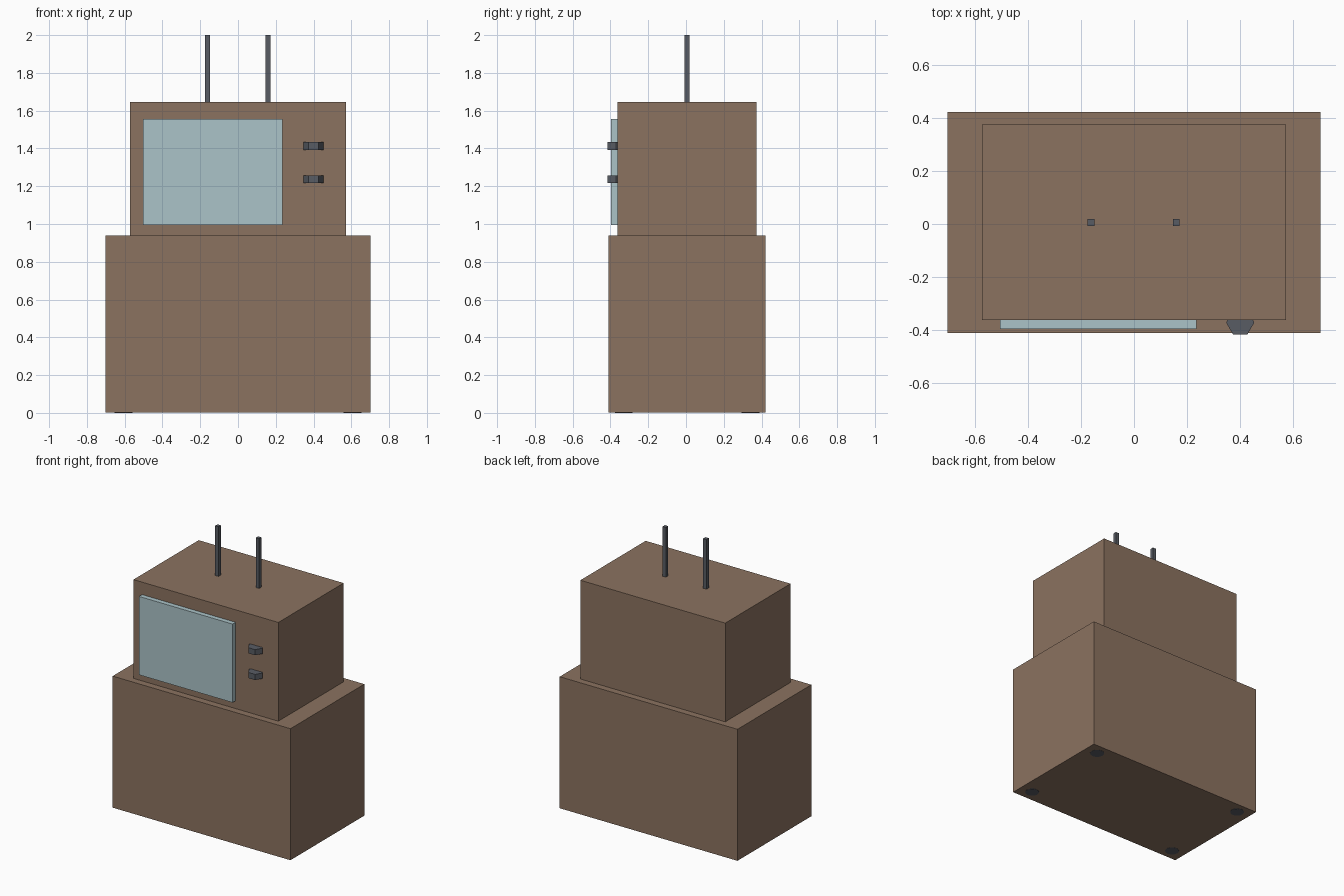
import bpy
import math

if "Cube" in bpy.data.objects:
    bpy.data.objects.remove(bpy.data.objects["Cube"])

CY = 0.006  # shared depth centre of cabinet, set and aerials


def material(name, rgb):
    mat = bpy.data.materials.new(name)
    mat.diffuse_color = (*rgb, 1)
    mat.use_nodes = True
    mat.node_tree.nodes["Principled BSDF"].inputs["Base Color"].default_value = mat.diffuse_color
    return mat


WOOD = material("wood", (0.26, 0.17, 0.117))
GLASS = material("glass", (0.41, 0.55, 0.58))
DARK = material("dark_metal", (0.098, 0.107, 0.127))


def finish(name, mat):
    obj = bpy.context.object
    obj.name = name
    obj.data.materials.append(mat)
    return obj


def box(name, mat, lo, hi):
    centre = [(a + b) / 2 for a, b in zip(lo, hi)]
    bpy.ops.mesh.primitive_cube_add(size=1, location=centre)
    obj = finish(name, mat)
    obj.scale = [b - a for a, b in zip(lo, hi)]
    bpy.ops.object.transform_apply(location=False, rotation=False, scale=True)
    return obj


def prism(name, mat, sides, radius, depth, location, turn=0):
    bpy.ops.mesh.primitive_cylinder_add(vertices=sides, radius=radius, depth=depth,
                                        location=location, rotation=(0, 0, turn))
    return finish(name, mat)


# Cabinet and the television standing on it
box("cabinet", WOOD, (-0.702, -0.411, 0.001), (0.702, 0.422, 0.94))
box("television_body", WOOD, (-0.572, -0.362, 0.94), (0.572, 0.374, 1.645))

# Screen panel on the front
box("screen", GLASS, (-0.504, -0.396, 0.996), (0.235, -0.362, 1.556))

# Six-sided knobs, half sunk into the front
for name, z in (("upper_knob", 1.413), ("lower_knob", 1.236)):
    prism(name, DARK, 6, 0.053, 0.04, (0.4, -0.371, z), math.radians(30))

# Square aerials
for side, x in (("left", -0.162), ("right", 0.159)):
    box(side + "_aerial", DARK, (x - 0.013, CY - 0.013, 1.645), (x + 0.013, CY + 0.013, 2.0))

# Feet, flush with the underside
for x_name, sx in (("left", -1), ("right", 1)):
    for y_name, sy in (("front", -1), ("back", 1)):
        prism(f"{y_name}_{x_name}_foot", DARK, 12, 0.047, 0.03,
              (sx * 0.606, CY + sy * 0.336, 0.015))
